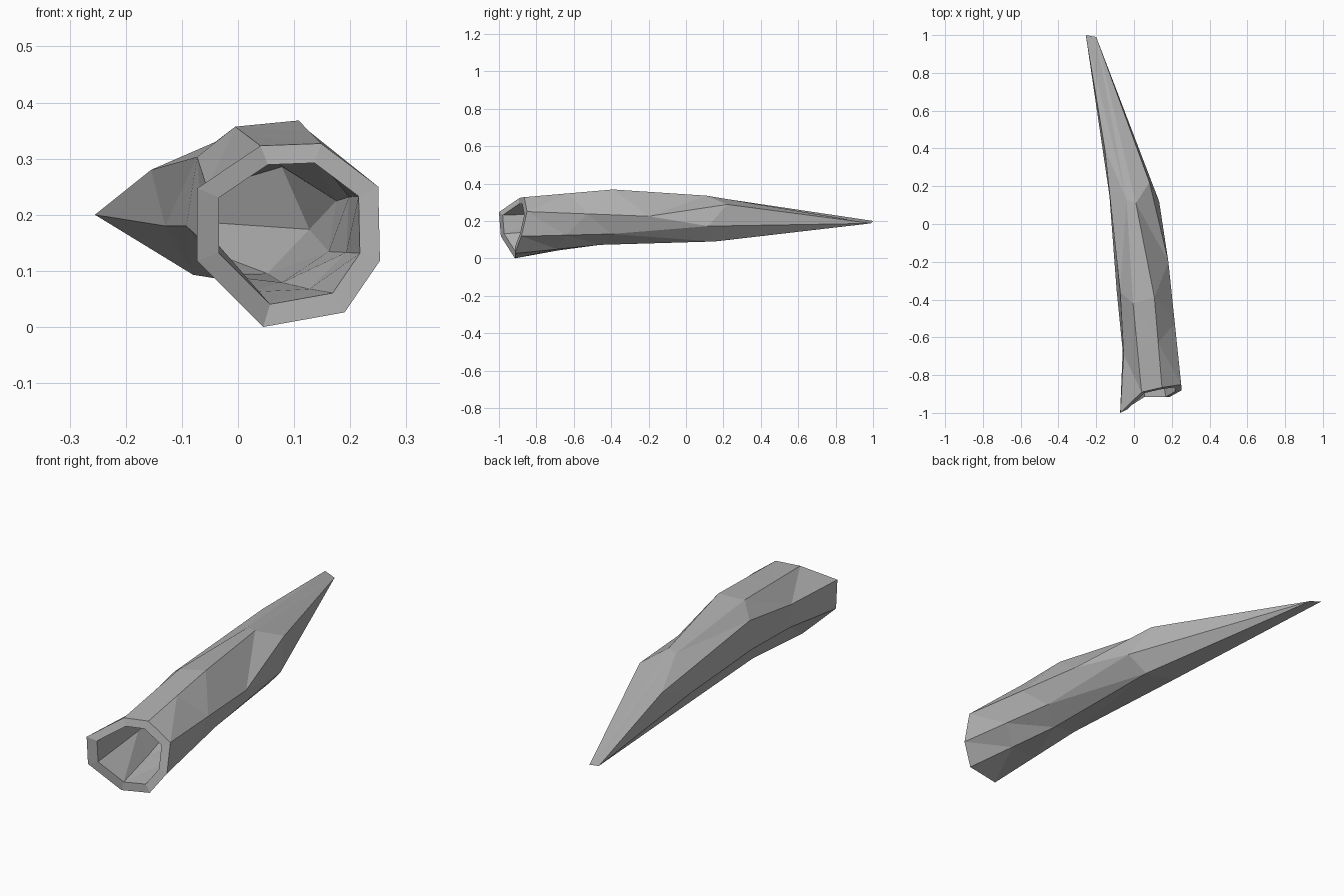
import bpy
import bmesh
from mathutils import Vector

default_cube = bpy.data.objects.get("Cube")
if default_cube:
    bpy.data.objects.remove(default_cube, do_unlink=True)


def flat_material(name, colour):
    material = bpy.data.materials.new(name)
    material.use_nodes = True
    material.diffuse_color = colour
    shader = next(n for n in material.node_tree.nodes if n.type == "BSDF_PRINCIPLED")
    shader.inputs["Base Color"].default_value = colour
    return material


def section(*points):
    return [Vector(point) for point in points]


def shrink(ring, factor):
    """Pull a cross-section towards its own centre."""
    centre = sum(ring, Vector()) / len(ring)
    return [centre.lerp(point, factor) for point in ring]


# Eight-sided cross-sections, starting upper left and running over the top
mouth = section((-.073, -1, .247), (.04, -.89, .323), (.148, -.865, .327), (.25, -.85, .25),
                (.253, -.88, .118), (.19, -.915, .026), (.045, -.915, 0), (-.073, -.99, .118))
belly = section((-.073, -.36, .303), (-.005, -.42, .357), (.108, -.39, .368), (.182, -.2, .225),
                (.168, -.4, .13), (.08, -.46, .072), (-.03, -.45, .085), (-.092, -.35, .18))
shoulder = section((-.155, .4, .28), (-.04, .13, .33), (.01, .11, .335), (.082, .22, .288),
                   (.133, .12, .172), (.055, .15, .09), (-.08, .18, .093), (-.13, .15, .18))

# The neck lies between mouth and belly, pinched along the left edge
neck = [front.lerp(back, 0.5) for front, back in zip(mouth, belly)]
neck[0] = Vector((-.055, -.69, .247))
neck[-1].x = -.06

# Narrow chisel tip: two short corner edges
tip_left, tip_right = Vector((-.255, 1, .2)), Vector((-.2, .99, .187))
tip = [tip_right if 2 <= i <= 5 else tip_left for i in range(len(mouth))]

# Hollow lining, running from the bottom of the bore out to the rim
bore_end = [tip_left.lerp(tip_right, 0.5) + Vector((.01, -.1, .004))] * len(mouth)
lining = [bore_end, shrink(shoulder, .96), shrink(belly, .95),
          shrink(neck, .87), shrink(mouth, .77)]
rings = lining + [mouth, neck, belly, shoulder, tip]

# Skin all rings in one continuous strip
bm = bmesh.new()
loops = [[bm.verts.new(point) for point in ring] for ring in rings]
for first, second in zip(loops, loops[1:]):
    for i in range(len(first)):
        j = (i + 1) % len(first)
        bm.faces.new((first[i], first[j], second[j], second[i]))
bmesh.ops.remove_doubles(bm, verts=bm.verts, dist=0.0005)
bmesh.ops.triangulate(bm, faces=bm.faces, quad_method="SHORT_EDGE")
bmesh.ops.recalc_face_normals(bm, faces=bm.faces)

mesh = bpy.data.meshes.new("hollow_horn")
bm.to_mesh(mesh)
bm.free()
mesh.materials.append(flat_material("light grey", (.45, .45, .45, 1)))
horn = bpy.data.objects.new("hollow_horn", mesh)
bpy.context.collection.objects.link(horn)
